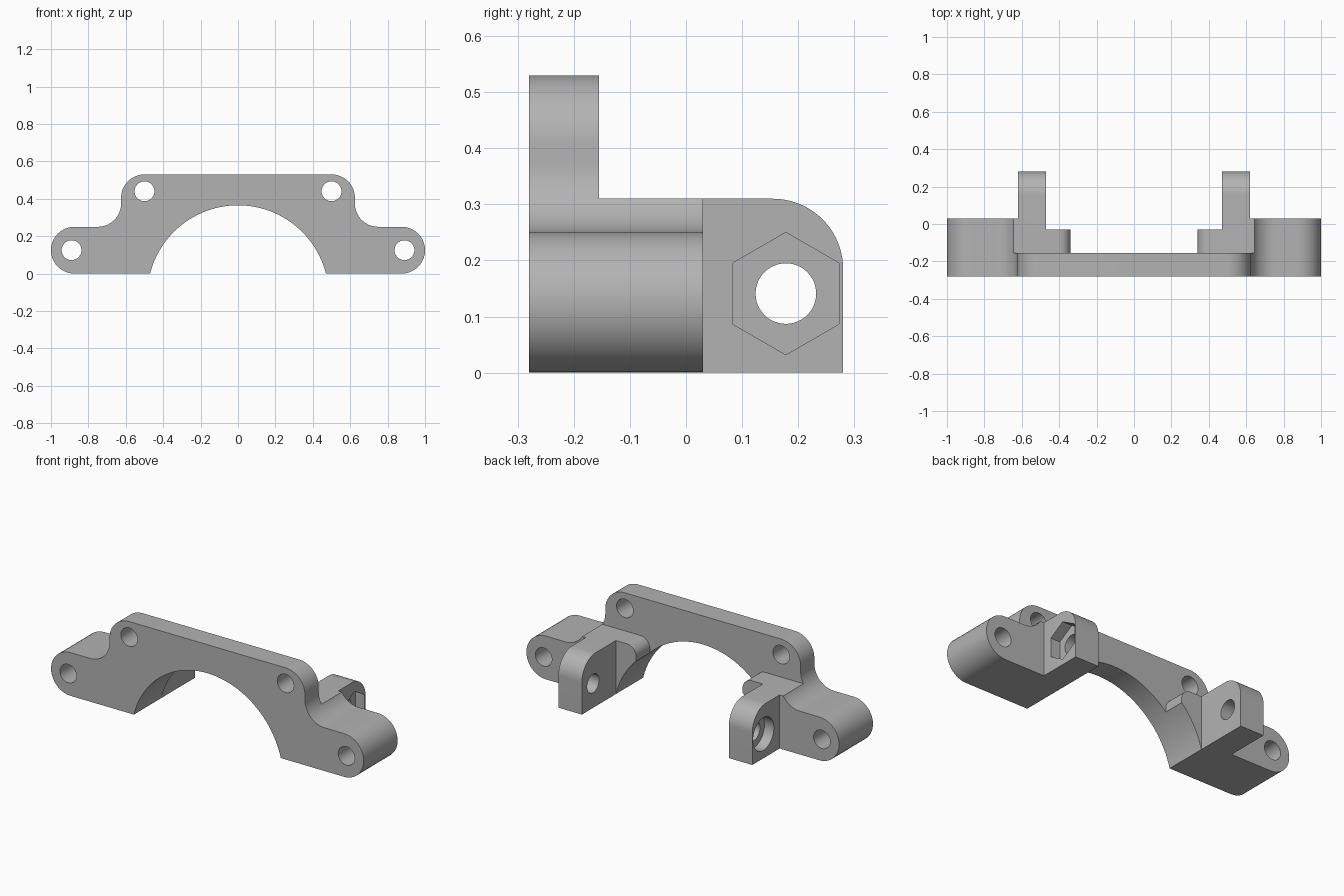
import bpy, bmesh
from math import sin, cos, radians, degrees, asin

if "Cube" in bpy.data.objects:
    bpy.data.objects.remove(bpy.data.objects["Cube"], do_unlink=True)

grey = bpy.data.materials.new("plain grey")
grey.use_nodes = True
grey.diffuse_color = (0.45, 0.45, 0.45, 1)
grey.node_tree.nodes["Principled BSDF"].inputs["Base Color"].default_value = (0.45, 0.45, 0.45, 1)


def arc(cx, cz, r, start, end, n=20):
    """Points along an arc, angles in degrees."""
    angles = [radians(start + (end - start) * i / n) for i in range(n + 1)]
    return [(cx + r * cos(a), cz + r * sin(a)) for a in angles]


def circle(cx, cz, r, n=48, turn=0):
    return arc(cx, cz, r, turn, 360 + turn, n)[:-1]


def mirrored(points):
    """Close a right-hand outline with its mirror image."""
    return points + [(-x, z) for x, z in reversed(points)]


def prism(name, points, axis, lo, hi):
    """Extrude a profile along y (points are x, z) or x (points are y, z)."""
    bm = bmesh.new()
    if axis == "y":
        verts = [bm.verts.new((u, lo, v)) for u, v in points]
        step = (0, hi - lo, 0)
    else:
        verts = [bm.verts.new((lo, u, v)) for u, v in points]
        step = (hi - lo, 0, 0)
    face = bm.faces.new(verts)
    side = bmesh.ops.extrude_face_region(bm, geom=[face], use_keep_orig=True)
    top = [g for g in side["geom"] if isinstance(g, bmesh.types.BMVert)]
    bmesh.ops.translate(bm, vec=step, verts=top)
    bmesh.ops.recalc_face_normals(bm, faces=bm.faces)
    mesh = bpy.data.meshes.new(name)
    bm.to_mesh(mesh)
    bm.free()
    mesh.materials.append(grey)
    obj = bpy.data.objects.new(name, mesh)
    bpy.context.collection.objects.link(obj)
    return obj


def rect(a, b, c, d):
    return [(a, c), (b, c), (b, d), (a, d)]


# Arched front outline, extruded to the full depth
outer = (arc(0.875, 0.125, 0.125, -90, 90) + arc(0.75, 0.375, 0.125, 270, 180)
         + arc(0.5, 0.405, 0.125, 0, 90))
foot = degrees(asin(0.12 / 0.485))
arch = arc(0, -0.12, 0.485, 180 - foot, foot, 64)
bracket = prism("bracket", mirrored(outer) + arch, "y", -0.28, 0.28)

cutters = []


def cut(*args):
    cutters.append(prism("cutter", *args))


# Space behind the thin plate, leaving a rounded shoulder each side
shoulder = [(0.34, -0.3)] + arc(0.4, 0.25, 0.06, 180, 90) + [(1.2, 0.31), (1.2, 0.8)]
cut(mirrored(shoulder), "y", -0.155, 0.5)

# Space between the arms, and outside them behind the lugs
cut(rect(-0.47, 0.47, -0.3, 0.7), "y", -0.03, 0.6)
for side in (-1, 1):
    cut(rect(*sorted((side * 0.62, side * 1.3)), -0.3, 0.7), "y", 0.03, 0.6)

# Rounded upper rear corner of the arms
cut(arc(0.155, 0.185, 0.125, 90, 0) + [(0.4, 0.185), (0.4, 0.45), (0.155, 0.45)],
    "x", -1.4, 1.4)

# Bolt holes through plate, lugs and arms
for side in (-1, 1):
    cut(circle(side * 0.5, 0.44, 0.053), "y", -0.5, 0.5)
    cut(circle(side * 0.89, 0.125, 0.053), "y", -0.5, 0.5)
cut(circle(0.178, 0.141, 0.054), "x", -1.5, 1.5)

# Hexagonal nut pocket on one arm, round bolt-head pocket on the other
cut(circle(0.178, 0.141, 0.109, 6, 30), "x", 0.56, 0.8)
cut(circle(0.178, 0.141, 0.095), "x", -0.8, -0.56)

bpy.context.view_layer.objects.active = bracket
for cutter in cutters:
    mod = bracket.modifiers.new("cut", "BOOLEAN")
    mod.operation = "DIFFERENCE"
    mod.solver = "EXACT"
    mod.object = cutter
    bpy.ops.object.modifier_apply(modifier=mod.name)
    bpy.data.objects.remove(cutter, do_unlink=True)

# Smooth curved walls, crisp edges
bpy.ops.object.select_all(action="DESELECT")
bracket.select_set(True)
bpy.ops.object.shade_smooth_by_angle(angle=radians(30))
